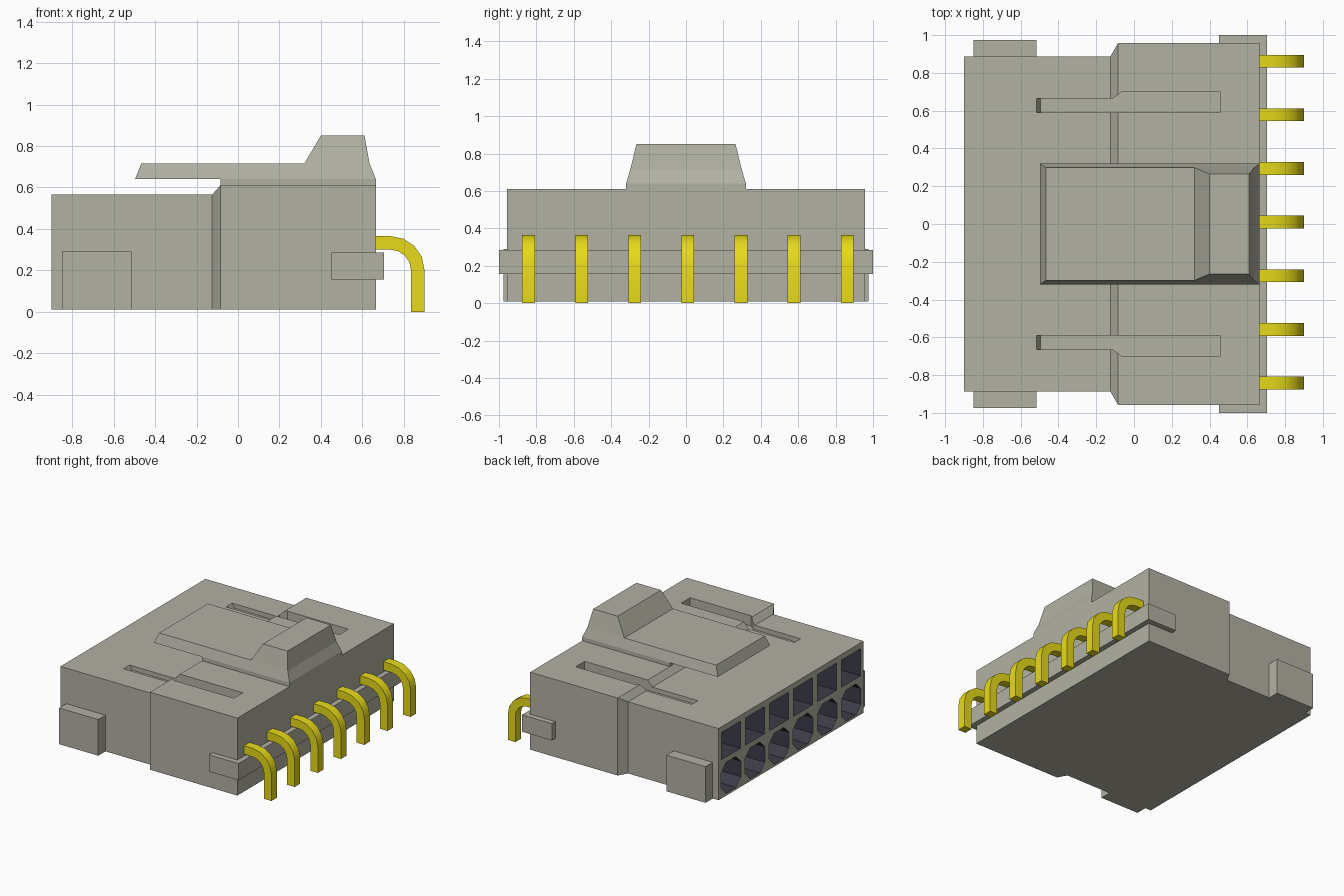
import bpy, bmesh, math

if "Cube" in bpy.data.objects:
    bpy.data.objects.remove(bpy.data.objects["Cube"])


def material(name, rgb):
    m = bpy.data.materials.new(name)
    m.diffuse_color = (*rgb, 1)
    m.use_nodes = True
    m.node_tree.nodes["Principled BSDF"].inputs["Base Color"].default_value = m.diffuse_color
    return m


SHELL = material("shell_beige", (0.45, 0.44, 0.37))
DARK = material("socket_dark", (0.045, 0.045, 0.065))
GOLD = material("pin_yellow", (0.80, 0.70, 0.01))


def loft(bm, loops, mat=0):
    """Skin equal-length loops of points and cap both ends."""
    rings = [[bm.verts.new(p) for p in loop] for loop in loops]
    faces = [bm.faces.new(rings[0]), bm.faces.new(rings[-1])]
    for a, b in zip(rings, rings[1:]):
        for i in range(len(a)):
            j = (i + 1) % len(a)
            faces.append(bm.faces.new((a[i], a[j], b[j], b[i])))
    for f in faces:
        f.material_index = mat


def rect(x0, x1, y0, y1, z):
    return [(x0, y0, z), (x1, y0, z), (x1, y1, z), (x0, y1, z)]


def box(bm, x0, x1, y0, y1, z0, z1):
    loft(bm, [rect(x0, x1, y0, y1, z0), rect(x0, x1, y0, y1, z1)])


def finish(name, bm, mats):
    bmesh.ops.recalc_face_normals(bm, faces=bm.faces)
    me = bpy.data.meshes.new(name)
    bm.to_mesh(me)
    bm.free()
    for m in mats:
        me.materials.append(m)
    ob = bpy.data.objects.new(name, me)
    bpy.context.collection.objects.link(ob)
    return ob


# Housing: stepped block with a chamfered shoulder
bm = bmesh.new()
sections = [(-0.90, 0.887, 0.565), (-0.125, 0.887, 0.565),
            (-0.085, 0.957, 0.61), (0.665, 0.957, 0.61)]
loft(bm, [[(x, -w, 0.01), (x, w, 0.01), (x, w, h), (x, -w, h)] for x, w, h in sections])
housing = finish("housing", bm, [SHELL, DARK])

# Cutter: two rows of sockets in the mating face, two slots in the top
bm = bmesh.new()
for i in range(6):
    y = (i - 2.5) * 0.294
    a, b, zc = 0.12, 0.06, 0.148
    octagon = [(a, b), (b, a), (-b, a), (-a, b), (-a, -b), (-b, -a), (b, -a), (a, -b)]
    square = [(-0.115, 0.31), (0.115, 0.31), (0.115, 0.52), (-0.115, 0.52)]
    for shape in (square, [(u, v + zc) for u, v in octagon]):
        loft(bm, [[(x, y + u, v) for u, v in shape] for x in (-1.0, -0.25)], 1)
for s in (-1, 1):
    loft(bm, [[(x, s * y, z) for x, y in ((x0, 0.59), (0.455, 0.59), (0.455, 0.70),
                                          (-0.065, 0.70), (-0.11, 0.665), (x0, 0.665))]
              for x0, z in ((-0.495, 0.53), (-0.564, 0.65))])
cutter = finish("socket_cutter", bm, [SHELL, DARK])
cutter.hide_render = True
cutter.hide_set(True)
mod = housing.modifiers.new("sockets", 'BOOLEAN')
mod.operation = 'DIFFERENCE'
mod.solver = 'EXACT'
mod.object = cutter

# Side lugs near the mating face
bm = bmesh.new()
for s in (-1, 1):
    y0, y1 = sorted((s * 0.887, s * 0.975))
    box(bm, -0.85, -0.515, y0, y1, 0.01, 0.29)
finish("side_lugs", bm, [SHELL])

# Bar across the back, under the pins
bm = bmesh.new()
box(bm, 0.45, 0.705, -1.0, 1.0, 0.155, 0.285)
finish("rear_bar", bm, [SHELL])

# Latch: foot, overhanging tapered plate and thumb grip
bm = bmesh.new()
box(bm, -0.085, 0.665, -0.32, 0.32, 0.61, 0.64)
loft(bm, [rect(-0.497, 0.665, -0.32, 0.32, 0.64), rect(-0.467, 0.635, -0.298, 0.298, 0.715)])
loft(bm, [rect(0.32, 0.635, -0.298, 0.298, 0.715), rect(0.40, 0.61, -0.265, 0.265, 0.85)])
finish("latch", bm, [SHELL])

# Right-angle pins
bm = bmesh.new()
angles = [math.radians(90 - 22.5 * k) for k in range(5)]
outer = [(0.735 + 0.165 * math.cos(t), 0.20 + 0.165 * math.sin(t)) for t in angles]
inner = [(0.735 + 0.10 * math.cos(t), 0.20 + 0.10 * math.sin(t)) for t in angles]
outer = [(0.64, 0.365)] + outer + [(0.90, 0.0)]
inner = [(0.64, 0.30)] + inner + [(0.835, 0.0)]
for i in range(7):
    y = 0.01 + (i - 3) * 0.284
    loft(bm, [[(ox, y - 0.034, oz), (ox, y + 0.034, oz), (ix, y + 0.034, iz), (ix, y - 0.034, iz)]
              for (ox, oz), (ix, iz) in zip(outer, inner)])
pins = finish("pins", bm, [GOLD])
bpy.ops.object.select_all(action='DESELECT')
pins.select_set(True)
bpy.context.view_layer.objects.active = pins
bpy.ops.object.shade_smooth_by_angle(angle=math.radians(30))
